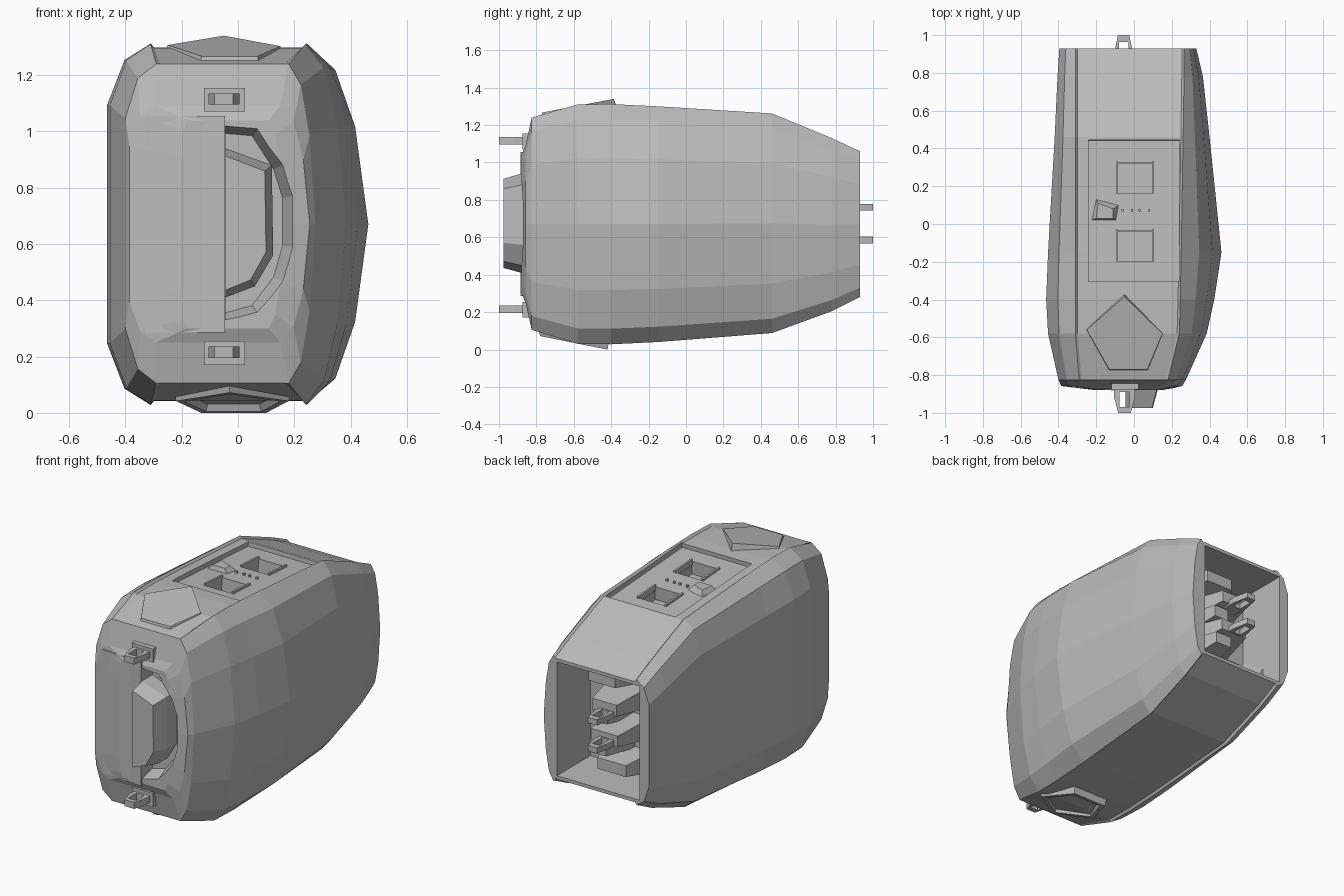
import bpy, bmesh, math
from mathutils import Vector, Matrix

if "Cube" in bpy.data.objects:
    bpy.data.objects.remove(bpy.data.objects["Cube"])

grey = bpy.data.materials.new("plain grey")
grey.diffuse_color = (0.5, 0.5, 0.5, 1)
grey.use_nodes = True
grey.node_tree.nodes["Principled BSDF"].inputs["Base Color"].default_value = grey.diffuse_color


def make(name, bm):
    bmesh.ops.recalc_face_normals(bm, faces=bm.faces[:])
    me = bpy.data.meshes.new(name)
    bm.to_mesh(me)
    bm.free()
    me.materials.append(grey)
    ob = bpy.data.objects.new(name, me)
    bpy.context.collection.objects.link(ob)
    return ob


def loft(name, rings):
    bm = bmesh.new()
    vs = [[bm.verts.new(p) for p in r] for r in rings]
    n = len(vs[0])
    for a, b in zip(vs, vs[1:]):
        for i in range(n):
            j = (i + 1) % n
            bm.faces.new((a[i], a[j], b[j], b[i]))
    bm.faces.new(vs[0])
    bm.faces.new(vs[-1][::-1])
    return make(name, bm)


def box(name, lo, hi, tilt=0.0):
    c = (Vector(lo) + Vector(hi)) / 2
    s = Vector(hi) - Vector(lo)
    bm = bmesh.new()
    m = Matrix.Translation(c) @ Matrix.Rotation(tilt, 4, 'X') @ Matrix.Diagonal((*s, 1))
    bmesh.ops.create_cube(bm, size=1, matrix=m)
    return make(name, bm)


def cut(target, cutter):
    cutter.hide_render = True
    mod = target.modifiers.new("cut", 'BOOLEAN')
    mod.operation = 'DIFFERENCE'
    mod.solver = 'EXACT'
    mod.object = cutter
    bpy.context.view_layer.objects.active = target
    bpy.ops.object.modifier_apply(modifier=mod.name)
    bpy.data.objects.remove(cutter)


# body: cross-sections along y, flat left side and bulging right side
def section(y, xl, xr, zt, zb, lx, rx):
    c, h = (zt + zb) / 2, (zt - zb) / 2
    d = 0.014 if y > -0.7 else 0.0005      # shells stand proud of the spine
    dr = xr - rx
    half = [(lx + 0.012, 1 - d / h), (rx - 0.012, 1 - d / h), (rx, 1),
            (rx + dr * 0.45, 0.87), (rx + dr * 0.78, 0.55)]
    left = [(xl, 0.66), (xl + (lx - xl) * 0.4, 0.91), (lx, 1)]
    pts = half + [(xr, 0)] + [(x, -f) for x, f in reversed(half)]
    pts += [(x, -f) for x, f in reversed(left)] + left
    return [(x, y, c + f * h) for x, f in pts]


body = loft("body_shell", [section(*s) for s in (
    (-0.88, -0.20, 0.16, 1.04, 0.30, -0.18, 0.11),
    (-0.858, -0.385, 0.255, 1.09, 0.25, -0.29, 0.15),
    (-0.825, -0.40, 0.275, 1.24, 0.105, -0.29, 0.18),
    (-0.58, -0.455, 0.385, 1.31, 0.03, -0.31, 0.24),
    (-0.40, -0.465, 0.425, 1.312, 0.028, -0.31, 0.245),
    (-0.15, -0.455, 0.463, 1.30, 0.04, -0.31, 0.25),
    (0.46, -0.42, 0.40, 1.262, 0.088, -0.31, 0.26),
    (0.78, -0.405, 0.365, 1.13, 0.205, -0.31, 0.265),
    (0.93, -0.395, 0.33, 1.06, 0.28, -0.31, 0.265))])

# rear opening
cut(body, box("rear_cutter", (-0.33, 0.60, 0.315), (0.24, 1.1, 1.025)))

# top panel recess with two square sockets
T = -0.06
cut(body, box("panel_cutter", (-0.24, -0.3, 1.245), (0.24, 0.45, 1.45), T))
for y in (0.245, -0.115):
    z = 1.252 - (y - 0.075) * 0.06
    cut(body, box("socket_cutter", (-0.085, y - 0.08, z - 0.09), (0.1, y + 0.08, z + 0.1), T))
    # raised frame strips around each socket
    for x in (-0.09, 0.1):
        box("socket_rim", (x - 0.006, y - 0.085, z - 0.03), (x + 0.006, y + 0.085, z + 0.006), T)

# front finger recess beside the grip
hollow = [(-0.045, 1.05), (0.09, 1.04), (0.20, 0.9), (0.245, 0.78),
          (0.245, 0.58), (0.20, 0.45), (0.09, 0.33), (-0.045, 0.3)]
cut(body, loft("hollow_cutter", [
    [(x, -1.0, z) for x, z in hollow],
    [(-0.045 + (x + 0.045) * 0.7, -0.78, 0.67 + (z - 0.67) * 0.85) for x, z in hollow]]))

# front flat panel, angled back to the left, with a seam gap beside it
for x0, x1, y0, y1 in ((-0.382, -0.339, -0.852, -0.862), (-0.331, -0.047, -0.864, -0.886)):
    loft("front_panel", [[(x0, y0, z), (x1, y1, z), (x1, -0.84, z), (x0, -0.84, z)]
                         for z in (0.285 if x0 > -0.35 else 0.40, 1.055 if x0 > -0.35 else 0.95)])

# front grip
grip = [(-0.045, 0.94), (0.12, 0.88), (0.125, 0.56), (0.06, 0.45), (-0.045, 0.41)]
loft("front_grip", [[(x, -0.77, z) for x, z in grip],
                    [(x, -0.88, z) for x, z in grip],
                    [(-0.045 + (x + 0.045) * 0.85, -0.975, 0.67 + (z - 0.67) * 0.9)
                     for x, z in grip]])


# strap loops: tapered plates with a hole
def strap_loop(name, cx, z, y0, y1, w, t):
    ym = y0 + (y1 - y0) * 0.6
    pts = [(cx - w, y0), (cx - w, ym), (cx - w * 0.6, y1), (cx + w * 0.6, y1),
           (cx + w, ym), (cx + w, y0)]
    ob = loft(name, [[(x, y, z - t) for x, y in pts], [(x, y, z + t) for x, y in pts]])
    a, b = y0 + (y1 - y0) * 0.45, y0 + (y1 - y0) * 0.85
    cut(ob, box("hole_cutter", (cx - w * 0.5, min(a, b), z - 0.2), (cx + w * 0.5, max(a, b), z + 0.2)))


for z, s in ((1.115, 1), (0.215, -1)):
    strap_loop("front_strap_loop", -0.05, z, -0.80, -1.0, 0.055, 0.02)
    box("loop_mount", (-0.12, -0.875, z - 0.045), (0.025, -0.80, z + 0.04))
for z in (0.76, 0.585):
    strap_loop("rear_strap_loop", -0.055, z, 0.76, 1.0, 0.05, 0.018)

# rear mechanism: column of stacked, tapered blocks inside the opening
for i, (z, w, d) in enumerate(((0.39, 0.14, 0.18), (0.51, 0.08, 0.23), (0.60, 0.13, 0.25),
                               (0.70, 0.07, 0.21), (0.79, 0.12, 0.25), (0.93, 0.13, 0.19))):
    cx = 0.02 if i % 2 else -0.04
    loft("rear_mechanism", [
        [(cx + w * 1.1 * a, 0.595, z + 0.065 * b) for a, b in ((-1, -1), (1, -1), (1, 1), (-1, 1))],
        [(cx + w * 0.7 * a, 0.61 + d, z + 0.035 * b) for a, b in ((-1, -1), (1, -1), (1, 1), (-1, 1))]])
loft("rear_wedge", [[(-0.335, 0.595, 0.31), (-0.2, 0.595, 0.31), (-0.335, 0.595, 0.6)],
                    [(-0.335, 0.78, 0.31), (-0.24, 0.78, 0.31), (-0.335, 0.78, 0.48)]])


# top and bottom five-sided discs, tilted with the front slope
def disc(name, pts, z_of, depth, dish):
    top = [Vector((x, y, z_of(y))) for x, y in pts]
    mid = sum(top, Vector()) / len(top)
    base = [mid + (p - mid) * 1.06 + Vector((0, 0, depth)) for p in top]
    rings = [base, top]
    if dish:
        rings += [[mid + (p - mid) * 0.85 for p in top],
                  [mid + (p - mid) * 0.8 + Vector((0, 0, depth * 0.5)) for p in top]]
    loft(name, rings)


disc("top_disc", [(-0.05, -0.385), (0.15, -0.58), (0.07, -0.77), (-0.13, -0.77), (-0.25, -0.56)],
     lambda y: 1.34 + (y + 0.385) * 0.19, -0.05, False)
disc("bottom_disc", [(-0.13, -0.42), (0.1, -0.42), (0.18, -0.63), (-0.03, -0.78), (-0.22, -0.63)],
     lambda y: -(y + 0.42) * 0.2, 0.05, True)

# latch and small pins on the top panel
loft("panel_latch", [[(-0.23, 0.02, 1.24), (-0.09, 0.02, 1.24), (-0.08, 0.1, 1.24), (-0.2, 0.13, 1.24)],
                     [(-0.2, 0.03, 1.275), (-0.11, 0.03, 1.275), (-0.11, 0.08, 1.275), (-0.19, 0.11, 1.275)]])
for x in (-0.06, -0.01, 0.03, 0.08):
    box("panel_pin", (x - 0.006, 0.067, 1.24), (x + 0.006, 0.079, 1.258))
